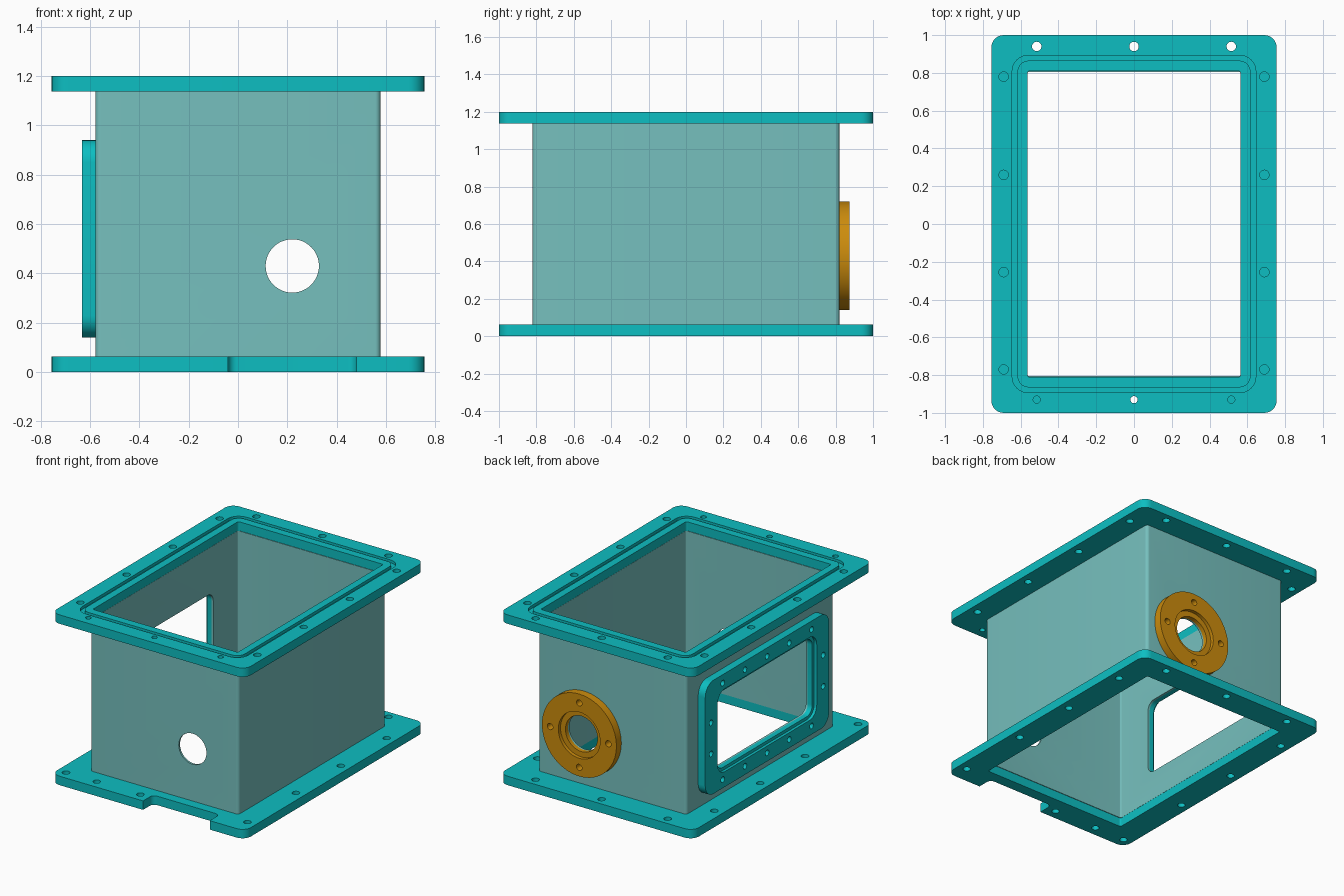
import bpy, bmesh, math
from mathutils import Matrix, Vector

cube = bpy.data.objects.get("Cube")
if cube:
    bpy.data.objects.remove(cube, do_unlink=True)


def material(name, rgb):
    m = bpy.data.materials.new(name)
    m.use_nodes = True
    m.diffuse_color = (*rgb, 1)
    m.node_tree.nodes["Principled BSDF"].inputs["Base Color"].default_value = (*rgb, 1)
    return m


TEAL = material("bright teal", (0.004, 0.515, 0.537))
WALL = material("pale teal", (0.181, 0.527, 0.515))
AMBER = material("amber", (0.604, 0.263, 0.004))


def rounded(hx, hy, r, cx=0, cy=0, n=8):
    """Rounded rectangle outline from half sizes."""
    pts = []
    for k, (sx, sy) in enumerate(((1, 1), (-1, 1), (-1, -1), (1, -1))):
        for i in range(n + 1):
            a = math.pi / 2 * (k + i / n)
            pts.append((cx + sx * (hx - r) + r * math.cos(a),
                        cy + sy * (hy - r) + r * math.sin(a)))
    return pts


def circle(r, cx=0, cy=0, n=24):
    return [(cx + r * math.cos(math.tau * i / n), cy + r * math.sin(math.tau * i / n))
            for i in range(n)]


def frame(u, v, origin=(0, 0, 0)):
    """Matrix that lays the drawing plane along axes u and v."""
    u, v = Vector(u), Vector(v)
    m = Matrix((u, v, u.cross(v))).transposed().to_4x4()
    m.translation = origin
    return m


FLAT = Matrix.Identity(4)


def prism(name, outline, z0, z1, place=FLAT, mat=None):
    bm = bmesh.new()
    rings = [[bm.verts.new(place @ Vector((x, y, z))) for x, y in outline] for z in (z0, z1)]
    bm.faces.new(rings[0][::-1])
    bm.faces.new(rings[1])
    for i in range(len(outline)):
        j = (i + 1) % len(outline)
        bm.faces.new((rings[0][i], rings[0][j], rings[1][j], rings[1][i]))
    me = bpy.data.meshes.new(name)
    bm.to_mesh(me)
    bm.free()
    if mat:
        me.materials.append(mat)
    ob = bpy.data.objects.new(name, me)
    bpy.context.collection.objects.link(ob)
    return ob


def cut(ob, cutters):
    """Subtract every cutter, bake the result and drop the cutters."""
    for c in cutters:
        mod = ob.modifiers.new("cut", 'BOOLEAN')
        mod.operation, mod.object, mod.solver = 'DIFFERENCE', c, 'EXACT'
    dg = bpy.context.evaluated_depsgraph_get()
    me = bpy.data.meshes.new_from_object(ob.evaluated_get(dg))
    ob.modifiers.clear()
    ob.data = me
    for c in cutters:
        bpy.data.objects.remove(c, do_unlink=True)
    bpy.ops.object.select_all(action='DESELECT')
    ob.select_set(True)
    bpy.context.view_layer.objects.active = ob
    bpy.ops.object.shade_smooth_by_angle(angle=math.radians(30))


def holes(points, r, z0, z1, place=FLAT):
    return [prism("cutter", circle(r, x, y, 20), z0, z1, place) for x, y in points]


H, T = 1.2, 0.063          # overall height, plate thickness
OPEN = rounded(0.565, 0.81, 0.012)

# Top plate with opening, seal groove and bolt holes
top = prism("top_plate", rounded(0.755, 1, 0.065), H - T, H, FLAT, TEAL)
groove = prism("groove_cutter", rounded(0.645, 0.893, 0.085), H - 0.02, H + 0.1)
cut(groove, [prism("core", rounded(0.617, 0.865, 0.06), H - 0.1, H + 0.2)])
side = [(s * 0.69, y) for s in (-1, 1) for y in (-0.77, -0.255, 0.26, 0.78)]
cross = (-0.515, 0, 0.515)
cut(top, [groove, prism("cutter", OPEN, 1, 1.3)]
    + holes(side + [(x, 0.94) for x in cross], 0.025, 1, 1.3)
    + holes([(x, -0.93) for x in cross], 0.019, 1, 1.3))

# Bottom plate with a notch in the front edge
bottom = prism("bottom_plate", rounded(0.755, 1, 0.065), 0, T, FLAT, TEAL)
side = [(s * 0.69, y) for s in (-1, 1) for y in (-0.34, 0.16, 0.67)]
front = [(-0.69, -0.93), (-0.45, -0.93), (-0.11, -0.93), (0.69, -0.88)]
cut(bottom, [prism("cutter", OPEN, -0.1, 0.2),
             prism("cutter", rounded(0.26, 0.11, 0.035, 0.22, -1), -0.1, 0.2)]
    + holes(side + front + [(x, 0.94) for x in cross], 0.025, -0.1, 0.2))

# Sheet walls with side window and two round ports
PORT = (0.22, 0.43)
WINDOW = frame((0, -1, 0), (0, 0, 1), (-0.578, 0, 0.54))
BACK = frame((-1, 0, 0), (0, 0, 1), (PORT[0], 0.82, PORT[1]))
FRONT = frame((1, 0, 0), (0, 0, 1), (PORT[0], -0.82, PORT[1]))
walls = prism("box_walls", rounded(0.578, 0.82, 0.022), T, H - T, FLAT, WALL)
cut(walls, [prism("cutter", rounded(0.564, 0.806, 0.01), -0.1, 1.3),
            prism("cutter", rounded(0.53, 0.27, 0.06), -0.1, 0.1, WINDOW),
            prism("cutter", circle(0.125, n=48), -0.1, 0.1, BACK),
            prism("cutter", circle(0.108, n=48), -0.1, 0.1, FRONT)])

# Window frame on the right side
win = prism("window_frame", rounded(0.69, 0.4, 0.09), 0, 0.055, WINDOW, TEAL)
bolts = [(0.247 * i, s * 0.34) for i in range(-2, 3) for s in (-1, 1)]
bolts += [(s * 0.625, v) for s in (-1, 1) for v in (-0.11, 0.11)]
cut(win, [prism("cutter", rounded(0.53, 0.27, 0.06), -0.1, 0.2, WINDOW),
          prism("cutter", rounded(0.552, 0.292, 0.08), 0.035, 0.2, WINDOW)]
    + holes(bolts, 0.02, -0.1, 0.2, WINDOW))

# Round port flange on the back
ring = prism("port_flange", circle(0.29, n=64), 0, 0.055, BACK, AMBER)
cut(ring, [prism("cutter", circle(0.125, n=48), -0.1, 0.2, BACK),
           prism("cutter", circle(0.163, n=48), 0.03, 0.2, BACK)]
    + holes([(0.227, 0), (-0.227, 0), (0, 0.227), (0, -0.227)], 0.022, -0.1, 0.2, BACK))
